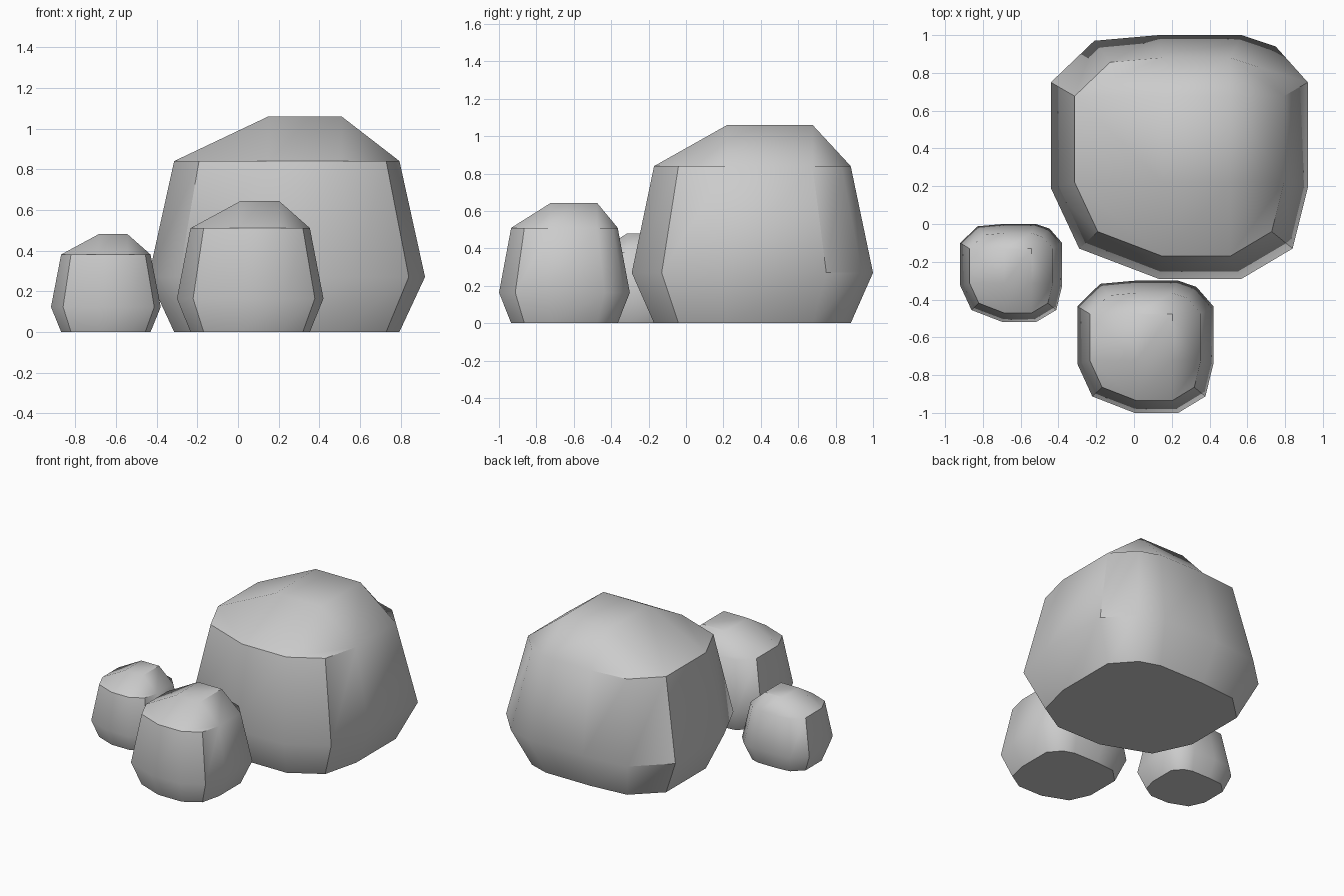
import bpy, bmesh, math

if "Cube" in bpy.data.objects:
    bpy.data.objects.remove(bpy.data.objects["Cube"])

# Widest outline of the rock, counter-clockwise, starting at the front left corner
OUTLINE = [(-.53, -.485), (-.11, -.645), (.33, -.645), (.60, -.485),
           (.68, -.165), (.68, .395), (.51, .585), (.33, .645),
           (-.11, .645), (-.45, .615), (-.68, .395), (-.68, -.165)]
# Flat crown, same order
CROWN = [(-.11, -.165), (.33, -.165), (.33, .395), (-.11, .395)]
TAPER = 0.815


def rock(name, x, y, sx, sy, sz):
    bm = bmesh.new()

    def ring(points, k, z):
        return [bm.verts.new((px * k * sx, py * k * sy, z * sz)) for px, py in points]

    base = ring(OUTLINE, TAPER, 0)
    belly = ring(OUTLINE, 1, 0.27)
    shoulder = ring(OUTLINE, TAPER, 0.84)
    crown = ring(CROWN, TAPER, 1.06)

    # Walls
    for low, high in ((base, belly), (belly, shoulder)):
        for i in range(12):
            j = (i + 1) % 12
            bm.faces.new((low[i], low[j], high[j], high[i]))
    # Top: a 3x3 patch of a corner and an edge face per side, plus the middle
    s = shoulder
    for c in range(4):
        i, d = 3 * c, (c + 1) % 4
        bm.faces.new((s[i - 1], s[i], s[i + 1], crown[c]))
        bm.faces.new((s[i + 1], s[i + 2], crown[d], crown[c]))
    bm.faces.new(crown)
    bm.faces.new(base[::-1])
    bmesh.ops.recalc_face_normals(bm, faces=bm.faces)

    mesh = bpy.data.meshes.new(name)
    bm.to_mesh(mesh)
    bm.free()
    obj = bpy.data.objects.new(name, mesh)
    obj.location = (x, y, 0)
    bpy.context.collection.objects.link(obj)
    bpy.ops.object.select_all(action='DESELECT')
    obj.select_set(True)
    bpy.context.view_layer.objects.active = obj
    bpy.ops.object.shade_smooth_by_angle(angle=math.radians(40))


# One large rock and two scaled copies
rock("large_rock", 0.24, 0.355, 1, 1, 1)
rock("medium_rock", 0.06, -0.65, 0.53, 0.542, 0.607)
rock("small_rock", -0.65, -0.26, 0.397, 0.403, 0.453)
